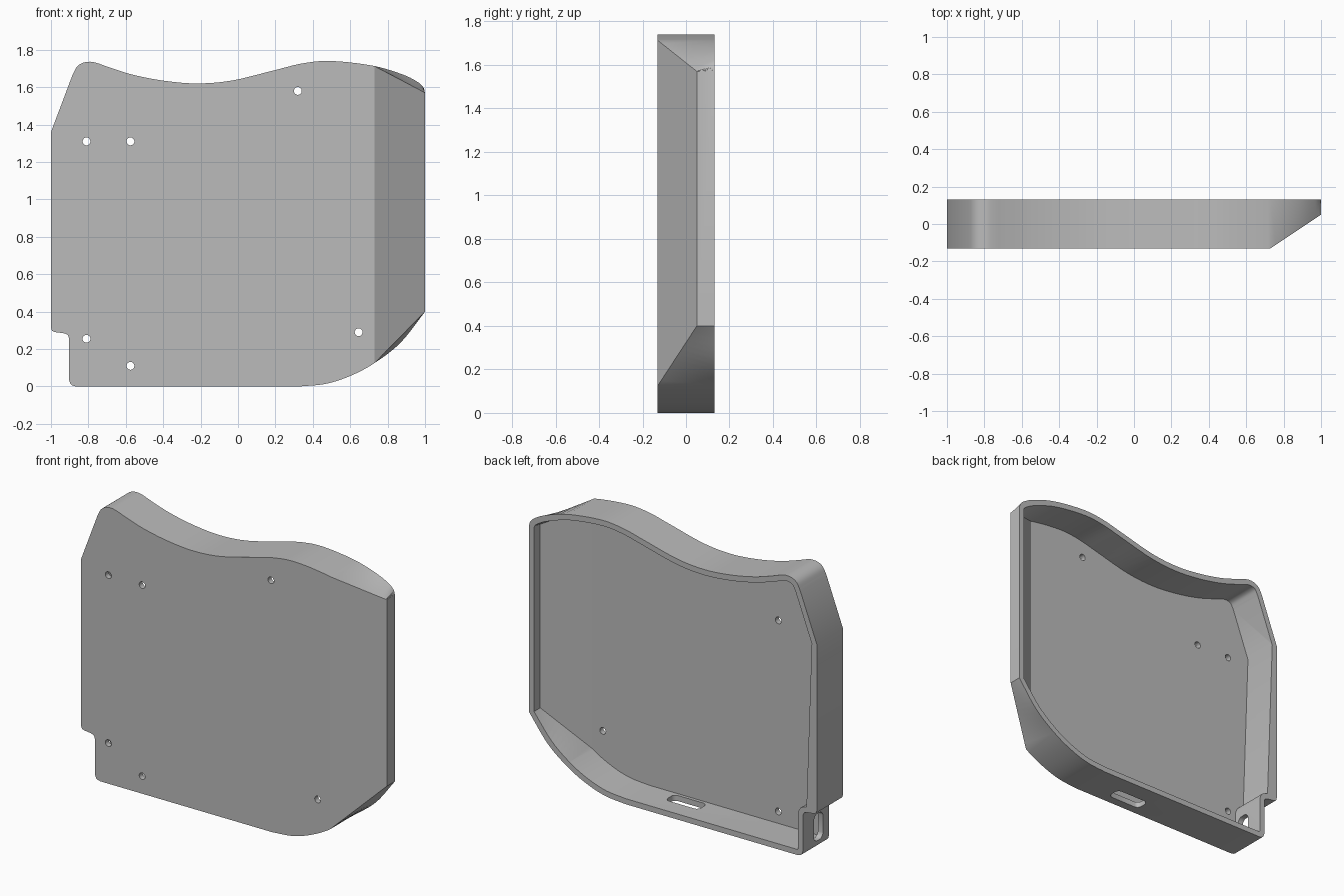
import bpy, bmesh, math
from mathutils import Vector

if "Cube" in bpy.data.objects:
    bpy.data.objects.remove(bpy.data.objects["Cube"])

WALL = 0.035
FRONT, BACK = -0.13, 0.13
FOLD_X, SLOPE = 0.73, 0.667      # where the bevelled side starts, and its slope
MID_Z = 0.87

grey = bpy.data.materials.new("plain_grey")
grey.use_nodes = True
grey.diffuse_color = (0.5, 0.5, 0.5, 1)
grey.node_tree.nodes["Principled BSDF"].inputs["Base Color"].default_value = (0.5, 0.5, 0.5, 1)


def spline(points, steps=6):
    """Smooth curve through a few points."""
    p = [Vector(q) for q in points]
    p = [2 * p[0] - p[1]] + p + [2 * p[-1] - p[-2]]
    out = []
    for a, b, c, d in zip(p, p[1:], p[2:], p[3:]):
        for i in range(steps):
            t = i / steps
            q = 0.5 * (2 * b + (c - a) * t + (2 * a - 5 * b + 4 * c - d) * t ** 2
                       + (3 * b - a - 3 * c + d) * t ** 3)
            out.append(Vector((min(q.x, 1.0), max(q.y, 0.0))))
    return out + [p[-2]]


def segment_distance(q, a, b):
    d = b - a
    t = max(0, min(1, (q - a).dot(d) / d.length_squared))
    return (q - a - d * t).length


def inset(points, dist):
    """Move a counter-clockwise outline inward, dropping points that fold over."""
    n, out = len(points), []
    for i, p in enumerate(points):
        d1 = (p - points[i - 1]).normalized()
        d2 = (points[(i + 1) % n] - p).normalized()
        n1, n2 = Vector((-d1.y, d1.x)), Vector((-d2.y, d2.x))
        q = p + (n1 + n2) * dist / (1 + n1.dot(n2))
        if min(segment_distance(q, points[j - 1], points[j]) for j in range(n)) > dist * 0.985:
            out.append(q)
    return out


def make_object(name, bm):
    bmesh.ops.recalc_face_normals(bm, faces=bm.faces)
    mesh = bpy.data.meshes.new(name)
    bm.to_mesh(mesh)
    bm.free()
    mesh.materials.append(grey)
    ob = bpy.data.objects.new(name, mesh)
    bpy.context.collection.objects.link(ob)
    return ob


def bevelled_solid(name, points, y_front, y_back, fold):
    """Prism whose +x side is cut back by a straight-edged slanted face."""
    ring = []
    for i, a in enumerate(points):
        b = points[(i + 1) % len(points)]
        ring.append(a)
        if (a.x - fold) * (b.x - fold) < 0:
            ring.append(Vector((fold, a.y + (b.y - a.y) * (fold - a.x) / (b.x - a.x))))
    x_max = max(p.x for p in ring)
    side = [p.y for p in ring if p.x > x_max - 1e-4]
    corner = {True: min(z for z in side if z > MID_Z), False: max(z for z in side if z < MID_Z)}
    start = {p.y > MID_Z: p.y for p in ring if abs(p.x - fold) < 1e-6}
    bm = bmesh.new()
    back = [bm.verts.new((p.x, y_back, p.y)) for p in ring]
    front = []
    for p in ring:
        y, z = y_front, p.y
        if p.x > fold + 1e-6:
            up = p.y > MID_Z
            t = (p.x - fold) / (x_max - fold)
            y += (p.x - fold) * SLOPE
            z = start[up] + (corner[up] - start[up]) * t
        front.append(bm.verts.new((p.x, y, z)))
    n = len(ring)
    for i in range(n):
        j = (i + 1) % n
        bm.faces.new((back[i], back[j], front[j], front[i]))
    bm.faces.new(back)
    bm.faces.new([v for v in front if v.co.x <= fold + 1e-6])
    bm.faces.new([v for v in front if v.co.x >= fold - 1e-6])
    bmesh.ops.remove_doubles(bm, verts=bm.verts, dist=1e-5)
    bmesh.ops.triangulate(bm, faces=[f for f in bm.faces if len(f.verts) == 4])
    return make_object(name, bm)


def rounded_cutter(name, centre, u, v, w, size_u, size_v, radius, depth):
    """Rounded bar lying along w, with its section in the u, v plane."""
    c, u, v, w = Vector(centre), Vector(u), Vector(v), Vector(w)
    bm = bmesh.new()
    verts = []
    for k in range(24):
        ang = 2 * math.pi * (k + 0.5) / 24
        cu, cv = math.cos(ang), math.sin(ang)
        a = math.copysign(size_u / 2 - radius, cu) + radius * cu
        b = math.copysign(size_v / 2 - radius, cv) + radius * cv
        verts.append(bm.verts.new(c + u * a + v * b - w * depth / 2))
    face = bm.faces.new(verts)
    new = bmesh.ops.extrude_face_region(bm, geom=[face])["geom"]
    bmesh.ops.translate(bm, vec=w * depth, verts=[g for g in new if isinstance(g, bmesh.types.BMVert)])
    return make_object(name, bm)


# Outline in x, z, counter-clockwise from the lower left corner
bottom_curve = spline([(0.33, 0), (0.47, 0.014), (0.6, 0.056), (0.73, 0.125), (0.87, 0.235), (1.0, 0.4)])
top_curve = spline([(1.0, 1.57), (0.99, 1.6), (0.96, 1.628), (0.88, 1.668), (0.72, 1.715),
                    (0.5, 1.74), (0.35, 1.728), (0.2, 1.692), (-0.03, 1.636), (-0.22, 1.62),
                    (-0.4, 1.635), (-0.56, 1.666), (-0.68, 1.703), (-0.75, 1.728), (-0.79, 1.736),
                    (-0.83, 1.73), (-0.862, 1.708), (-0.885, 1.665)], 5)
notch = (spline([(-1, 1.36), (-0.997, 1.335), (-1, 1.3)], 1)[:1]
         + spline([(-1, 0.315), (-0.993, 0.297), (-0.975, 0.29)], 3)
         + spline([(-0.935, 0.285), (-0.912, 0.277), (-0.903, 0.255)], 3)
         + spline([(-0.903, 0.035), (-0.893, 0.01), (-0.868, 0)], 3))
outline = bottom_curve + top_curve + notch

# Shell and the cavity hollowed out of its back
shell = bevelled_solid("tray_shell", outline, FRONT, BACK, FOLD_X)
slant_shift = WALL * math.sqrt(1 + SLOPE ** 2)
cavity = bevelled_solid("cavity_cutter", inset(outline, WALL), FRONT + WALL, BACK + 0.01,
                        FOLD_X + (WALL - slant_shift) / SLOPE)
cutters = [cavity]

# Screw holes through the front
X, Y, Z = (1, 0, 0), (0, 1, 0), (0, 0, 1)
for x, z in [(-0.81, 1.31), (-0.575, 1.31), (0.32, 1.58), (-0.81, 0.255), (-0.575, 0.11), (0.645, 0.29)]:
    cutters.append(rounded_cutter("screw_hole_cutter", (x, FRONT, z), X, Z, Y, 0.042, 0.042, 0.021, 0.15))

# Slots in the bottom wall and in the notch wall
cutters.append(rounded_cutter("bottom_slot_cutter", (0.02, -0.03, 0), X, Y, Z, 0.23, 0.09, 0.03, 0.15))
cutters.append(rounded_cutter("side_slot_cutter", (-0.89, -0.025, 0.13), Y, Z, X, 0.09, 0.17, 0.035, 0.1))

bpy.ops.object.select_all(action="DESELECT")
shell.select_set(True)
bpy.context.view_layer.objects.active = shell
for cutter in cutters:
    mod = shell.modifiers.new("cut", "BOOLEAN")
    mod.operation, mod.solver, mod.object = "DIFFERENCE", "EXACT", cutter
    bpy.ops.object.modifier_apply(modifier=mod.name)
for cutter in cutters:
    bpy.data.objects.remove(cutter)
bpy.ops.object.shade_smooth_by_angle(angle=math.radians(25))
